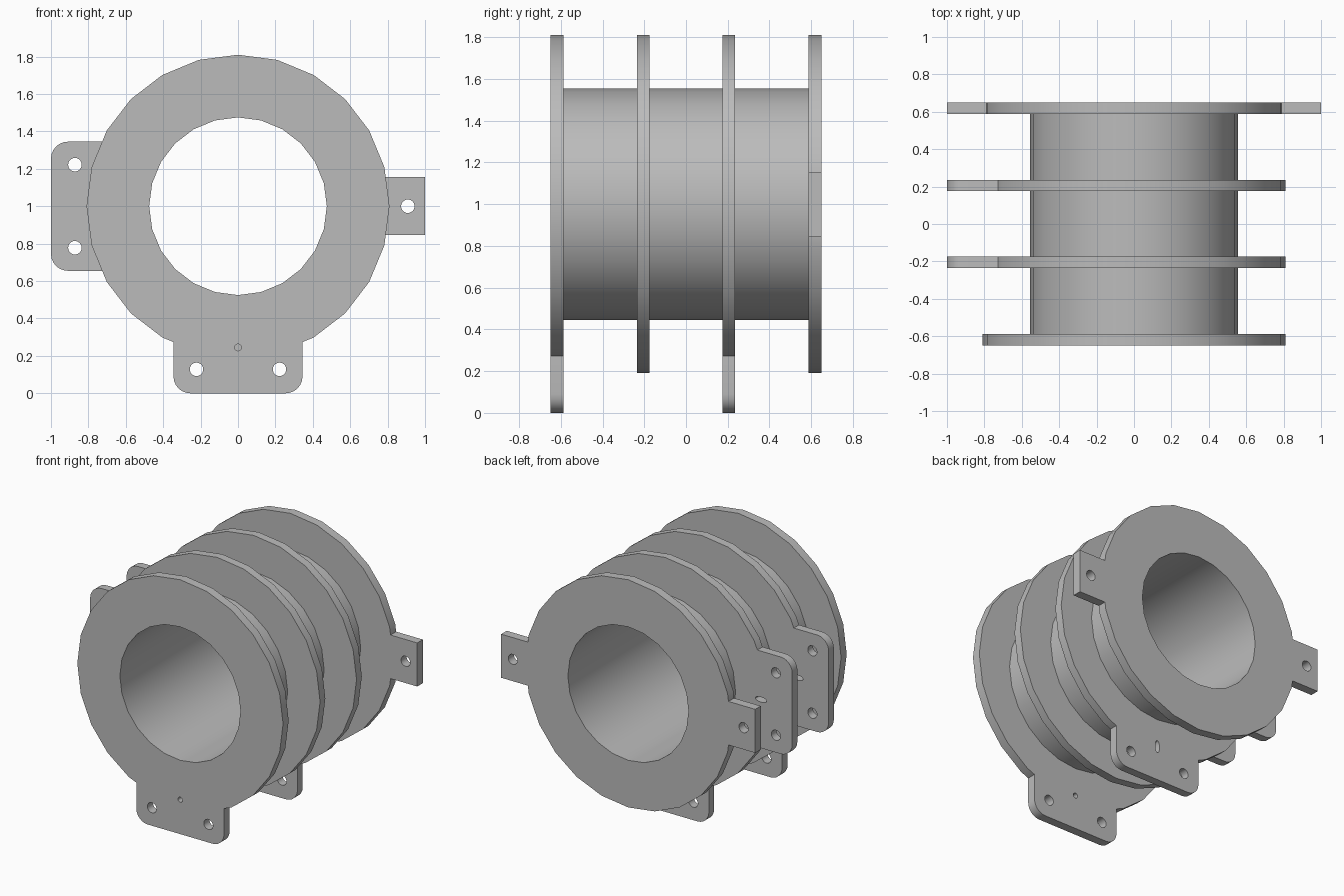
import bpy, bmesh
from math import sin, cos, pi, radians, asin

cube = bpy.data.objects.get("Cube")
if cube:
    bpy.data.objects.remove(cube, do_unlink=True)

SIDES = 24
STEP = 2 * pi / SIDES
AXIS_Z = 1.0
FLANGE_R = 0.81
TUBE_R = 0.555
BORE_R = 0.475

grey = bpy.data.materials.new("plain grey")
grey.use_nodes = True
colour = (0.5, 0.5, 0.5, 1)
grey.diffuse_color = colour
grey.node_tree.nodes["Principled BSDF"].inputs["Base Color"].default_value = colour


def ellipse(cx, cy, rx, ry):
    return [(cx + rx * sin(i * STEP), cy + ry * cos(i * STEP)) for i in range(SIDES)]


def edge_reach(w):
    """Distance from the axis to the faceted rim at sideways offset w."""
    k = int(asin(w / FLANGE_R) / STEP)
    x0, x1 = (FLANGE_R * sin(j * STEP) for j in (k, k + 1))
    y0, y1 = (FLANGE_R * cos(j * STEP) for j in (k, k + 1))
    return y0 + (y1 - y0) * (w - x0) / (x1 - x0)


# A tab points outward: half width, outer reach, corner radius, and
# holes given as (outward, sideways, outward radius, sideways radius)
def mount_tab(pin_length):
    return dict(w=0.345, reach=1.0, corner=0.09,
                holes=[(0.872, -0.222, 0.036, 0.036), (0.872, 0.222, 0.036, 0.036),
                       (0.755, 0, pin_length, 0.018)])


small_ear = dict(w=0.155, reach=1.0, corner=0, holes=[(0.908, 0, 0.036, 0.036)])


def tab_outline(t):
    w, reach, c = t["w"], t["reach"], t["corner"]
    base = edge_reach(w)
    if not c:
        return [(base, -w), (reach, -w), (reach, w), (base, w)]
    arc = [(reach - c + c * sin(a), w - c + c * cos(a))
           for a in (i * pi / 12 for i in range(7))]
    lower = [(u, -v) for u, v in arc]
    return [(base, -w)] + lower + arc[::-1] + [(base, w)]


def turn(points, angle):
    ca, sa = cos(angle), sin(angle)
    return [(u * ca - v * sa, u * sa + v * ca) for u, v in points]


def flange_loops(bore, tabs):
    """Faceted disc outline with tabs merged in, then its hole loops."""
    outline, holes = [], [ellipse(0, 0, bore, bore)]
    spec = {round(radians(d) / STEP): t for d, t in tabs.items()}
    for i in range(SIDES):
        if i in spec:
            outline += turn(tab_outline(spec[i]), i * STEP)
            continue
        hidden = any(cos((i - k) * STEP) > 0 and
                     abs(FLANGE_R * sin((i - k) * STEP)) < t["w"]
                     for k, t in spec.items())
        if not hidden:
            outline.append((FLANGE_R * cos(i * STEP), FLANGE_R * sin(i * STEP)))
    for k, t in spec.items():
        holes += [turn(ellipse(*h), k * STEP) for h in t["holes"]]
    return [outline] + holes


def extrude_loops(name, loops, y0, y1):
    """Filled flat shape with holes, given thickness along y."""
    curve = bpy.data.curves.new(name, "CURVE")
    curve.dimensions = "2D"
    curve.fill_mode = "BOTH"
    curve.extrude = (y1 - y0) / 2
    for loop in loops:
        spline = curve.splines.new("POLY")
        spline.points.add(len(loop) - 1)
        for p, (x, z) in zip(spline.points, loop):
            p.co = (x, z, 0, 1)
        spline.use_cyclic_u = True
    obj = bpy.data.objects.new(name, curve)
    bpy.context.collection.objects.link(obj)
    obj.location = (0, (y0 + y1) / 2, AXIS_Z)
    obj.rotation_euler = (pi / 2, 0, 0)
    bpy.ops.object.select_all(action="DESELECT")
    obj.select_set(True)
    bpy.context.view_layer.objects.active = obj
    bpy.ops.object.convert(target="MESH")
    obj = bpy.context.view_layer.objects.active
    bm = bmesh.new()
    bm.from_mesh(obj.data)
    bmesh.ops.remove_doubles(bm, verts=bm.verts, dist=0.0001)
    bmesh.ops.recalc_face_normals(bm, faces=bm.faces)
    bm.to_mesh(obj.data)
    bm.free()
    obj.data.materials.clear()
    obj.data.materials.append(grey)
    bpy.ops.object.shade_smooth_by_angle(angle=radians(30))
    return obj


# Tube between the end flanges
extrude_loops("tube", [ellipse(0, 0, TUBE_R, TUBE_R), ellipse(0, 0, BORE_R, BORE_R)],
              -0.587, 0.587)

# Flanges; the middle ones are seated in the tube wall
SEAT_R = 0.52
extrude_loops("front_flange", flange_loops(BORE_R, {270: mount_tab(0.018)}), -0.65, -0.587)
extrude_loops("front_middle_flange", flange_loops(SEAT_R, {180: mount_tab(0.045)}),
              -0.234, -0.175)
extrude_loops("rear_middle_flange",
              flange_loops(SEAT_R, {180: mount_tab(0.045), 270: mount_tab(0.045)}),
              0.176, 0.235)
extrude_loops("rear_flange", flange_loops(BORE_R, {0: small_ear, 180: small_ear}),
              0.587, 0.65)
